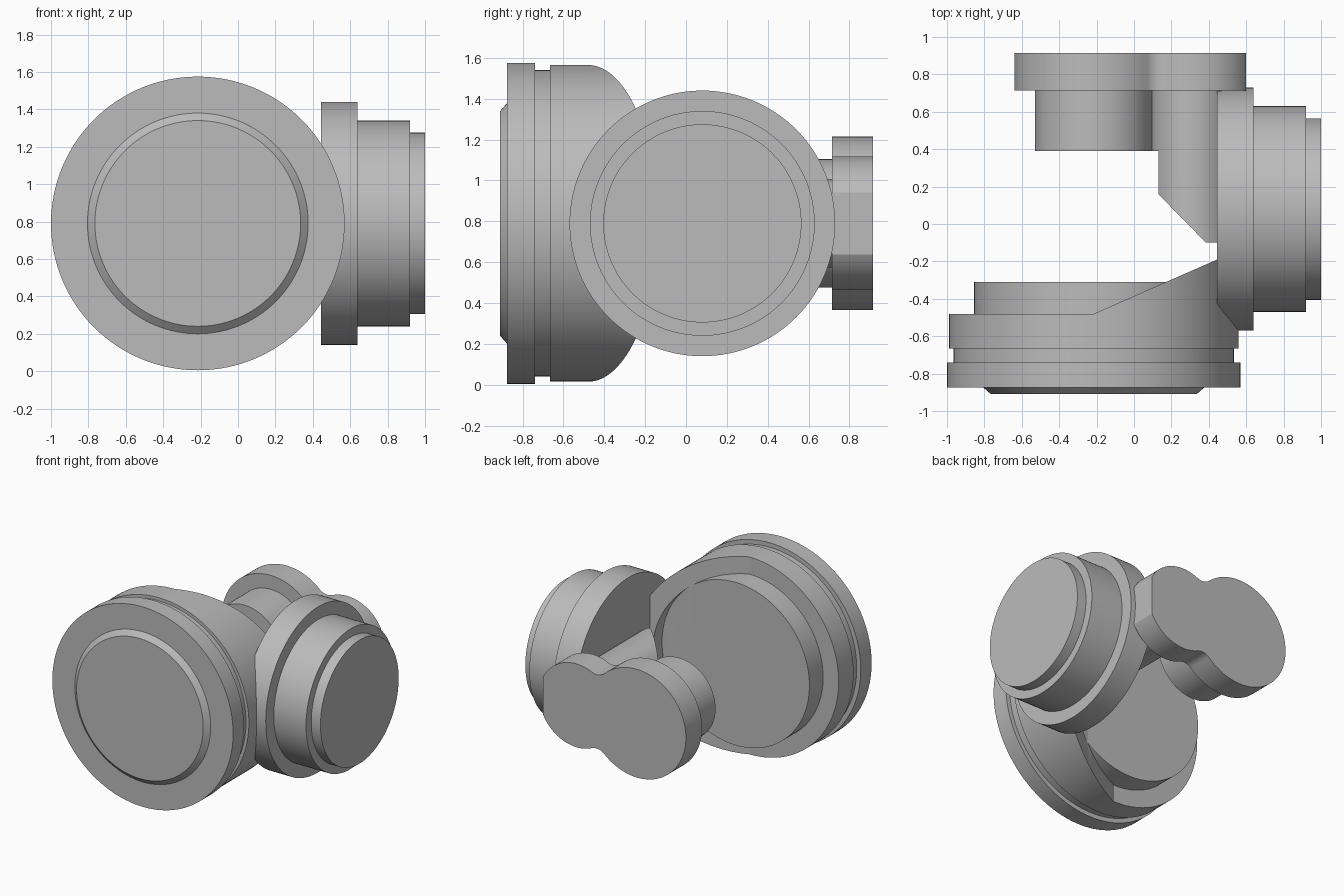
import bpy, bmesh
from math import sin, cos, pi, atan2, acos, sqrt
from mathutils import Vector

if "Cube" in bpy.data.objects:
    bpy.data.objects.remove(bpy.data.objects["Cube"], do_unlink=True)

MID = 0.79          # height of every axis
FRONT_X = -0.215    # axis of the front disc and rear post
SIDE_Y = 0.08       # axis of the side disc
LINK_X = 0.31       # axis of the rear link
SEG = 128

grey = bpy.data.materials.new("plain_grey")
grey.use_nodes = True
grey.diffuse_color = (0.5, 0.5, 0.5, 1)
grey.node_tree.nodes["Principled BSDF"].inputs["Base Color"].default_value = grey.diffuse_color


def finish(name, bm):
    bmesh.ops.recalc_face_normals(bm, faces=bm.faces)
    mesh = bpy.data.meshes.new(name)
    bm.to_mesh(mesh)
    bm.free()
    ob = bpy.data.objects.new(name, mesh)
    bpy.context.collection.objects.link(ob)
    mesh.materials.append(grey)
    return ob


def smooth(ob):
    bpy.ops.object.select_all(action='DESELECT')
    ob.select_set(True)
    bpy.context.view_layer.objects.active = ob
    bpy.ops.object.shade_smooth_by_angle(angle=0.45)


def turned(profile, axis, centre):
    """Closed turned solid from (position, radius) pairs along x or y."""
    bm = bmesh.new()
    rings = []
    for pos, r in profile:
        ring = []
        for i in range(SEG):
            u, v = r * cos(2 * pi * i / SEG), r * sin(2 * pi * i / SEG)
            co = (pos, centre + u, MID + v) if axis == 'x' else (centre + u, pos, MID + v)
            ring.append(bm.verts.new(co))
        rings.append(ring)
    for a, b in zip(rings, rings[1:]):
        for i in range(SEG):
            j = (i + 1) % SEG
            bm.faces.new((a[i], a[j], b[j], b[i]))
    bm.faces.new(rings[0])
    bm.faces.new(rings[-1])
    return bm


def slice_off(bm, point, normal):
    """Remove the side the normal points to and cap the cut."""
    geom = bm.verts[:] + bm.edges[:] + bm.faces[:]
    cut = bmesh.ops.bisect_plane(bm, geom=geom, plane_co=point, plane_no=normal, clear_outer=True)
    edges = [e for e in cut["geom_cut"] if isinstance(e, bmesh.types.BMEdge)]
    bmesh.ops.holes_fill(bm, edges=edges)


def arc(cx, cz, r, a0, a1, n):
    return [(cx + r * cos(a0 + (a1 - a0) * i / n), cz + r * sin(a0 + (a1 - a0) * i / n))
            for i in range(n + 1)]


# Front disc with raised boss, groove and rear step
front = turned([(-0.91, 0.55), (-0.875, 0.59), (-0.875, 0.785), (-0.74, 0.785), (-0.74, 0.75),
                (-0.665, 0.75), (-0.665, 0.775), (-0.48, 0.775), (-0.48, 0.64), (-0.31, 0.64)],
               'y', FRONT_X)
smooth(finish("front_disc", front))

# Slanted neck from the front disc to the side disc, bored out around the rear step
bm = turned([(-0.48, 0.775), (0.1, 0.775)], 'y', FRONT_X)
slice_off(bm, (FRONT_X, -0.48, MID), Vector((-0.29, 0.66, 0)))
neck = finish("slanted_neck", bm)
cutter = finish("bore_cutter", turned([(-0.31, 0.64), (0.4, 0.64)], 'y', FRONT_X))
cutter.hide_render = True
mod = neck.modifiers.new("bore", 'BOOLEAN')
mod.operation = 'DIFFERENCE'
mod.solver = 'EXACT'
mod.object = cutter
bpy.context.view_layer.objects.active = neck
bpy.ops.object.modifier_apply(modifier="bore")
bpy.data.objects.remove(cutter, do_unlink=True)
smooth(neck)

# Side disc in three steps
side = turned([(0.445, 0.65), (0.64, 0.65), (0.64, 0.55), (0.92, 0.55), (0.92, 0.485), (1.0, 0.485)],
              'x', SIDE_Y)
smooth(finish("side_disc", side))

# Rear post and the link that joins it to the side disc
smooth(finish("rear_post", turned([(0.39, 0.315), (0.72, 0.315)], 'y', FRONT_X)))
smooth(finish("rear_link", turned([(0.39, 0.217), (0.72, 0.217)], 'y', LINK_X)))
bm = turned([(-0.1, 0.217), (0.39, 0.217)], 'y', LINK_X)
slice_off(bm, (0.13, 0, MID), Vector((-1, 0, 0)))
slice_off(bm, (0.13, 0.16, MID), Vector((-0.26, -0.255, 0)))
smooth(finish("chamfered_link", bm))

# Rear plate: two blended lobes, the smaller one ending in a flat
big, small, fillet, end = 0.425, 0.327, 0.1, 0.6
gap = LINK_X - FRONT_X
along = (gap ** 2 + (big + fillet) ** 2 - (small + fillet) ** 2) / (2 * gap)
high = sqrt((big + fillet) ** 2 - along ** 2)
to_small, to_big = atan2(high, along - gap), atan2(high, along)
upper = arc(LINK_X, 0, small, acos((end - LINK_X) / small), to_small, 24)
upper += arc(FRONT_X + along, high, fillet, to_small - pi, to_big - pi, 12)[1:]
upper += arc(FRONT_X, 0, big, to_big, pi, 40)[1:]
outline = upper + [(x, -z) for x, z in reversed(upper[:-1])]
bm = bmesh.new()
face = bm.faces.new([bm.verts.new((x, 0.715, MID + z)) for x, z in outline])
out = bmesh.ops.extrude_face_region(bm, geom=[face], use_keep_orig=True)
moved = [v for v in out["geom"] if isinstance(v, bmesh.types.BMVert)]
bmesh.ops.translate(bm, verts=moved, vec=(0, 0.2, 0))
smooth(finish("rear_plate", bm))
